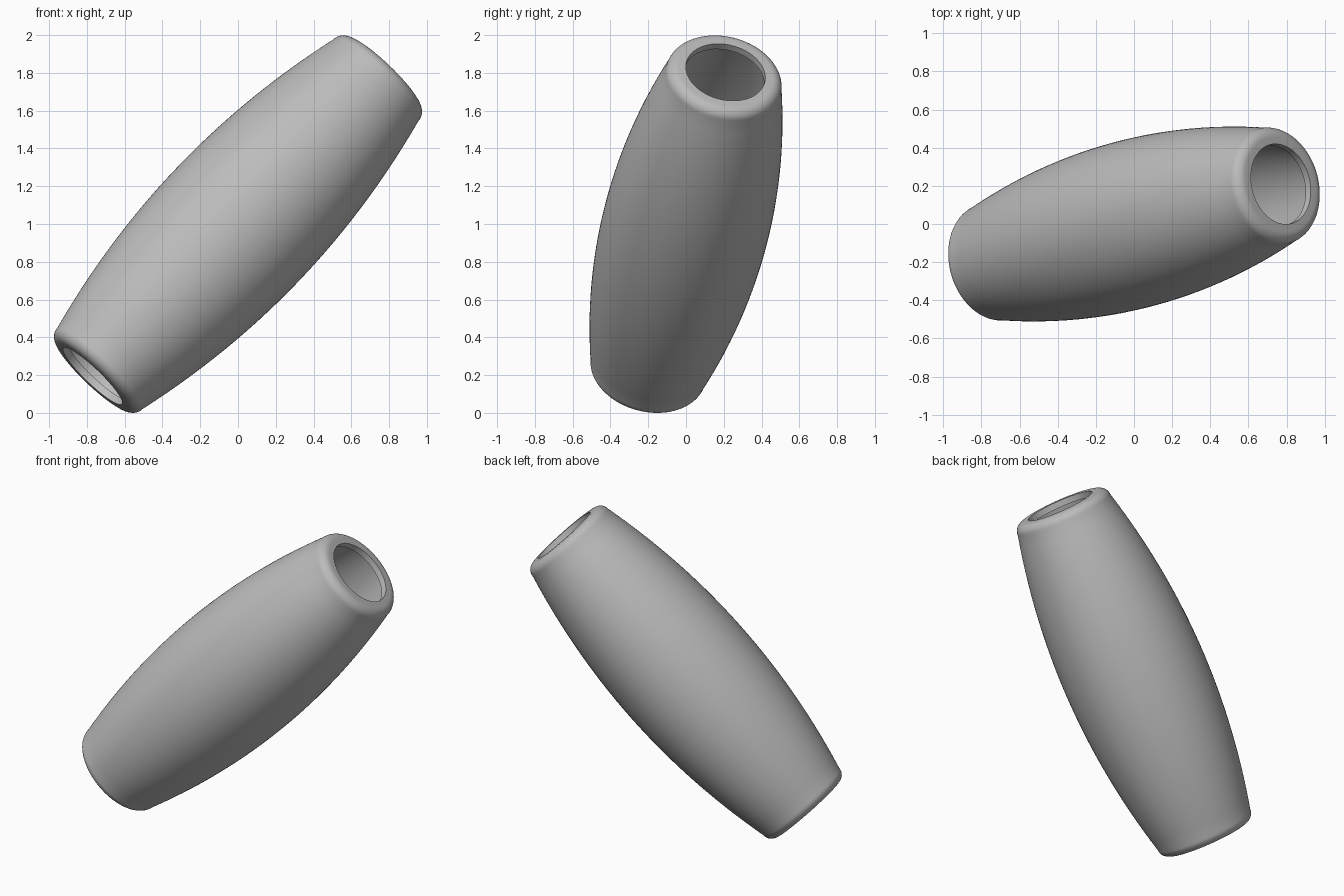
import bpy, bmesh
from math import sin, cos, pi, radians
from mathutils import Vector

cube = bpy.data.objects.get("Cube")
if cube:
    bpy.data.objects.remove(cube, do_unlink=True)

HALF = 1.133        # half length along the axis
FILLET = 0.06       # rounded outer rim
BORE = 0.214        # radius of the end openings
WALL = 0.06
LIP = 0.04          # depth of the thin lip at each opening
AXIS = Vector((0.68, 0.185, 0.71)).normalized()


def barrel(t):
    return 0.441 - 0.112 * t * t


# Half profile (radius, height) from the inner middle, over the rim, to the outer middle
t_in = HALF - LIP
t_out = HALF - FILLET
steps = 14
half = [(barrel(t_in * i / steps) - WALL, t_in * i / steps) for i in range(steps + 1)]
half += [(BORE, t_in), (BORE, HALF)]
rim = barrel(t_out) - FILLET
for i in range(9):
    a = pi / 2 * (1 - i / 8)
    half.append((rim + FILLET * cos(a), t_out + FILLET * sin(a)))
half += [(barrel(t_out * i / steps), t_out * i / steps) for i in range(steps - 1, -1, -1)]

# Mirror to a closed loop
profile = half + [(r, -t) for r, t in reversed(half[1:-1])]

# Revolve the loop around the axis
bm = bmesh.new()
verts = [bm.verts.new((r, 0, t)) for r, t in profile]
edges = [bm.edges.new((verts[i - 1], verts[i])) for i in range(len(verts))]
bmesh.ops.spin(bm, geom=verts + edges, cent=(0, 0, 0), axis=(0, 0, 1),
               angle=2 * pi, steps=96, use_duplicate=False)
bmesh.ops.remove_doubles(bm, verts=bm.verts, dist=0.0005)
bmesh.ops.recalc_face_normals(bm, faces=bm.faces)
mesh = bpy.data.meshes.new("barrel_sleeve")
bm.to_mesh(mesh)
bm.free()

# Tilt the sleeve into place
mesh.transform(AXIS.to_track_quat('Z', 'Y').to_matrix().to_4x4())
sleeve = bpy.data.objects.new("barrel_sleeve", mesh)
bpy.context.collection.objects.link(sleeve)
sleeve.location.z = -min(v.co.z for v in mesh.vertices)

grey = bpy.data.materials.new("plain_grey")
grey.use_nodes = True
grey.diffuse_color = (0.5, 0.5, 0.5, 1)
grey.node_tree.nodes["Principled BSDF"].inputs["Base Color"].default_value = (0.5, 0.5, 0.5, 1)
mesh.materials.append(grey)

bpy.ops.object.select_all(action='DESELECT')
sleeve.select_set(True)
bpy.context.view_layer.objects.active = sleeve
bpy.ops.object.shade_smooth_by_angle(angle=radians(30))
